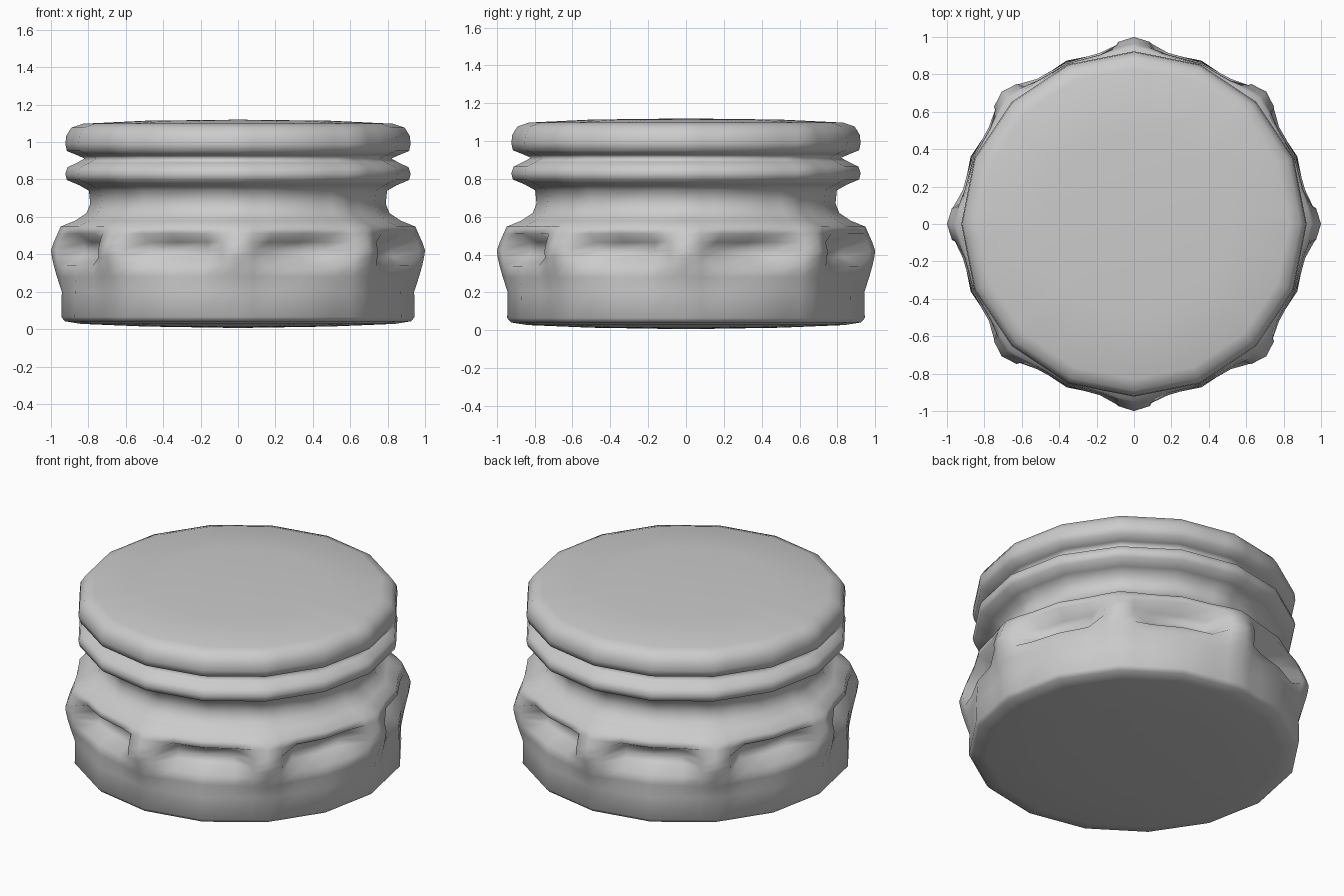
import bpy, bmesh
from math import cos, sin, radians

# Angles within one 45 degree sector; ridges at 0, dents centred at 22.5
SECTOR = [0, 5, 11.25, 22.5, 33.75, 40]
RIDGE = [1, 0.85, 0.32, 0, 0.32, 0.85]
# Profile rows: (radius, z, ridge bulge, dent depth at 11/22/34 degrees)
PROFILE = [
    (0.50, 0.014, 0, 0), (0.84, 0.028, 0, 0), (0.925, 0.042, 0, 0), (0.945, 0.065, 0, 0),
    (0.942, 0.20, 0, 0), (0.938, 0.28, 0.03, 0), (0.935, 0.34, 0.05, 0),
    (0.932, 0.385, 0.063, 0.085), (0.93, 0.42, 0.07, 0.10), (0.93, 0.465, 0.055, 0.085),
    (0.93, 0.51, 0.035, 0), (0.925, 0.548, 0.023, 0),
    (0.86, 0.58, 0.01, 0), (0.81, 0.62, 0, 0), (0.79, 0.67, 0, 0), (0.797, 0.74, 0, 0),
    (0.85, 0.77, 0, 0), (0.915, 0.797, 0, 0), (0.923, 0.83, 0, 0), (0.912, 0.865, 0, 0),
    (0.86, 0.89, 0, 0), (0.82, 0.912, 0, 0), (0.86, 0.93, 0, 0),
    (0.915, 0.952, 0, 0), (0.923, 0.99, 0, 0), (0.918, 1.035, 0, 0),
    (0.89, 1.078, 0, 0), (0.83, 1.098, 0, 0), (0.50, 1.114, 0, 0),
]


def sixteen_sided(a):
    return cos(radians(11.25)) / cos(radians(a % 22.5 - 11.25))


bm = bmesh.new()
rings = []
for r, z, bulge, dent in PROFILE:
    ring = []
    for k in range(8):
        for i, a in enumerate(SECTOR):
            rad = r * sixteen_sided(a) + bulge * RIDGE[i]
            if i in (2, 3, 4):
                rad -= dent
            t = radians(a + 45 * k)
            ring.append(bm.verts.new((rad * cos(t), rad * sin(t), z)))
    rings.append(ring)

# Side walls
n = len(rings[0])
for lo, hi in zip(rings, rings[1:]):
    for i in range(n):
        j = (i + 1) % n
        bm.faces.new((lo[i], lo[j], hi[j], hi[i]))

# Slightly domed ends
bottom = bm.verts.new((0, 0, 0.006))
top = bm.verts.new((0, 0, 1.12))
for i in range(n):
    j = (i + 1) % n
    bm.faces.new((bottom, rings[0][j], rings[0][i]))
    bm.faces.new((top, rings[-1][i], rings[-1][j]))

for f in bm.faces:
    f.smooth = True
mesh = bpy.data.meshes.new("grip_cap")
bm.to_mesh(mesh)
bm.free()
bpy.context.collection.objects.link(bpy.data.objects.new("grip_cap", mesh))
